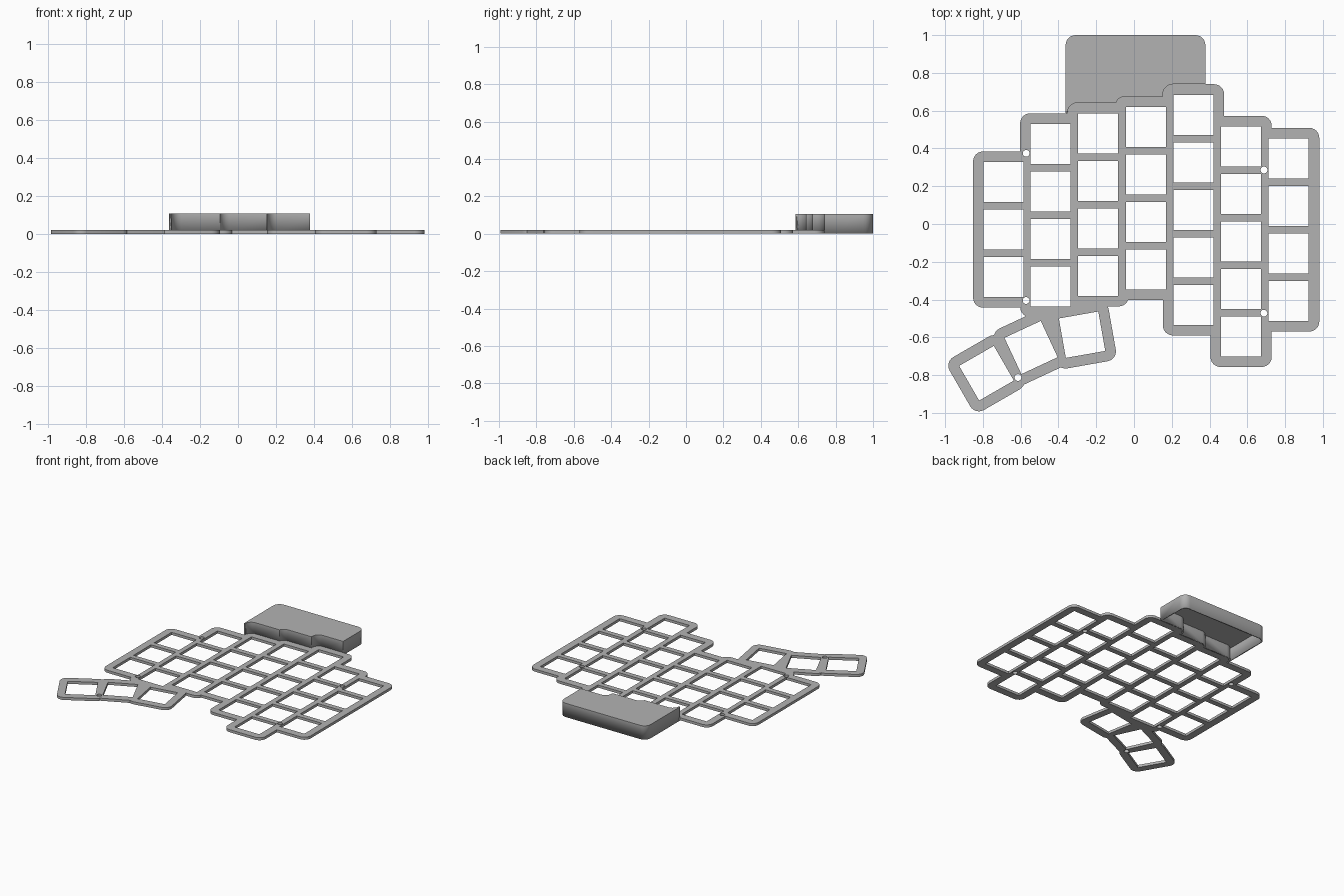
import bpy, bmesh
from math import cos, sin, pi, radians
from mathutils import Vector
from mathutils.geometry import delaunay_2d_cdt

cube = bpy.data.objects.get("Cube")
if cube:
    bpy.data.objects.remove(cube, do_unlink=True)

PITCH = 0.2515      # distance between key centres
HOLE = 0.106        # half size of a switch cutout
RIM = 0.162         # half size of a key cell including its rim
CORNER = 0.053
PLATE_Z = 0.02
COVER_Z = 0.106

grey = bpy.data.materials.new("plain_grey")
grey.use_nodes = True
grey.diffuse_color = (0.45, 0.45, 0.45, 1)
grey.node_tree.nodes["Principled BSDF"].inputs["Base Color"].default_value = grey.diffuse_color


def rounded_rect(x, y, half_w, half_h, angle=0, radius=0.0, steps=6):
    """Counter-clockwise outline of a rotated rectangle."""
    points = []
    for quarter, (sx, sy) in enumerate([(1, 1), (-1, 1), (-1, -1), (1, -1)]):
        centre = Vector((sx * (half_w - radius), sy * (half_h - radius)))
        for i in range(steps + 1 if radius else 1):
            a = (quarter + i / steps) * pi / 2
            points.append(centre + radius * Vector((cos(a), sin(a))))
    c, s = cos(radians(angle)), sin(radians(angle))
    return [Vector((x + c * p.x - s * p.y, y + s * p.x + c * p.y)) for p in points]


def flat_region(solid, empty, z):
    """Flat bmesh covering the union of solid outlines minus the empty ones."""
    verts, faces = [], []
    for outline in solid + empty:
        faces.append(list(range(len(verts), len(verts) + len(outline))))
        verts += outline
    out = delaunay_2d_cdt(verts, [], faces, 1, 1e-5)
    bm = bmesh.new()
    made = [bm.verts.new((p.x, p.y, z)) for p in out[0]]
    for tri, sources in zip(out[2], out[5]):
        if sources and all(i < len(solid) for i in sources):
            bm.faces.new([made[i] for i in tri])
    bmesh.ops.delete(bm, geom=[v for v in bm.verts if not v.link_faces], context='VERTS')
    bmesh.ops.dissolve_limit(bm, angle_limit=radians(1), verts=bm.verts, edges=bm.edges)
    return bm


def finish(name, bm):
    bmesh.ops.recalc_face_normals(bm, faces=bm.faces)
    mesh = bpy.data.meshes.new(name)
    bm.to_mesh(mesh)
    bm.free()
    mesh.materials.append(grey)
    mesh.shade_smooth()
    mesh.set_sharp_from_angle(angle=radians(30))
    obj = bpy.data.objects.new(name, mesh)
    bpy.context.scene.collection.objects.link(obj)
    return obj


# Key columns: x, centre of the top key, number of keys
columns = [(-0.69, 0.222, 3), (-0.441, 0.424, 4), (-0.19, 0.48, 4), (0.063, 0.514, 4),
           (0.315, 0.578, 5), (0.567, 0.411, 5), (0.819, 0.347, 4)]
# Thumb keys: x, y, tilt
thumbs = [(-0.275, -0.586, 10), (-0.545, -0.654, 25), (-0.781, -0.79, 30)]
screws = [(-0.571, 0.374), (-0.571, -0.405), (-0.614, -0.813), (0.688, 0.286), (0.688, -0.472)]

cells, cutouts = [], []
for x, top, count in columns:
    span = (count - 1) * PITCH / 2
    cells.append(rounded_rect(x, top - span, RIM, span + RIM, 0, CORNER))
    cutouts += [rounded_rect(x, top - i * PITCH, HOLE, HOLE) for i in range(count)]
for x, y, tilt in thumbs:
    cells.append(rounded_rect(x, y, RIM, RIM, tilt, CORNER))
    cutouts.append(rounded_rect(x, y, HOLE, HOLE, tilt))
for x, y in screws:
    cutouts.append([Vector((x + 0.018 * cos(i * pi / 12), y + 0.018 * sin(i * pi / 12)))
                    for i in range(24)])

# Switch plate
bm = flat_region(cells, cutouts, 0)
rise = bmesh.ops.extrude_face_region(bm, geom=bm.faces[:], use_keep_orig=True)
bmesh.ops.translate(bm, vec=(0, 0, PLATE_Z),
                    verts=[g for g in rise["geom"] if isinstance(g, bmesh.types.BMVert)])
finish("switch_plate", bm)

# Hollow controller cover, open below, whose front follows the plate rim
bm = flat_region([rounded_rect(0.008, 0.775, 0.37, 0.225, 0, CORNER)], cells, COVER_Z)
drop = bmesh.ops.extrude_edge_only(bm, edges=[e for e in bm.edges if e.is_boundary])
bmesh.ops.translate(bm, vec=(0, 0, -COVER_Z),
                    verts=[g for g in drop["geom"] if isinstance(g, bmesh.types.BMVert)])
cover = finish("controller_cover", bm)
shell = cover.modifiers.new("wall_thickness", 'SOLIDIFY')
shell.thickness = 0.012
shell.offset = -1
